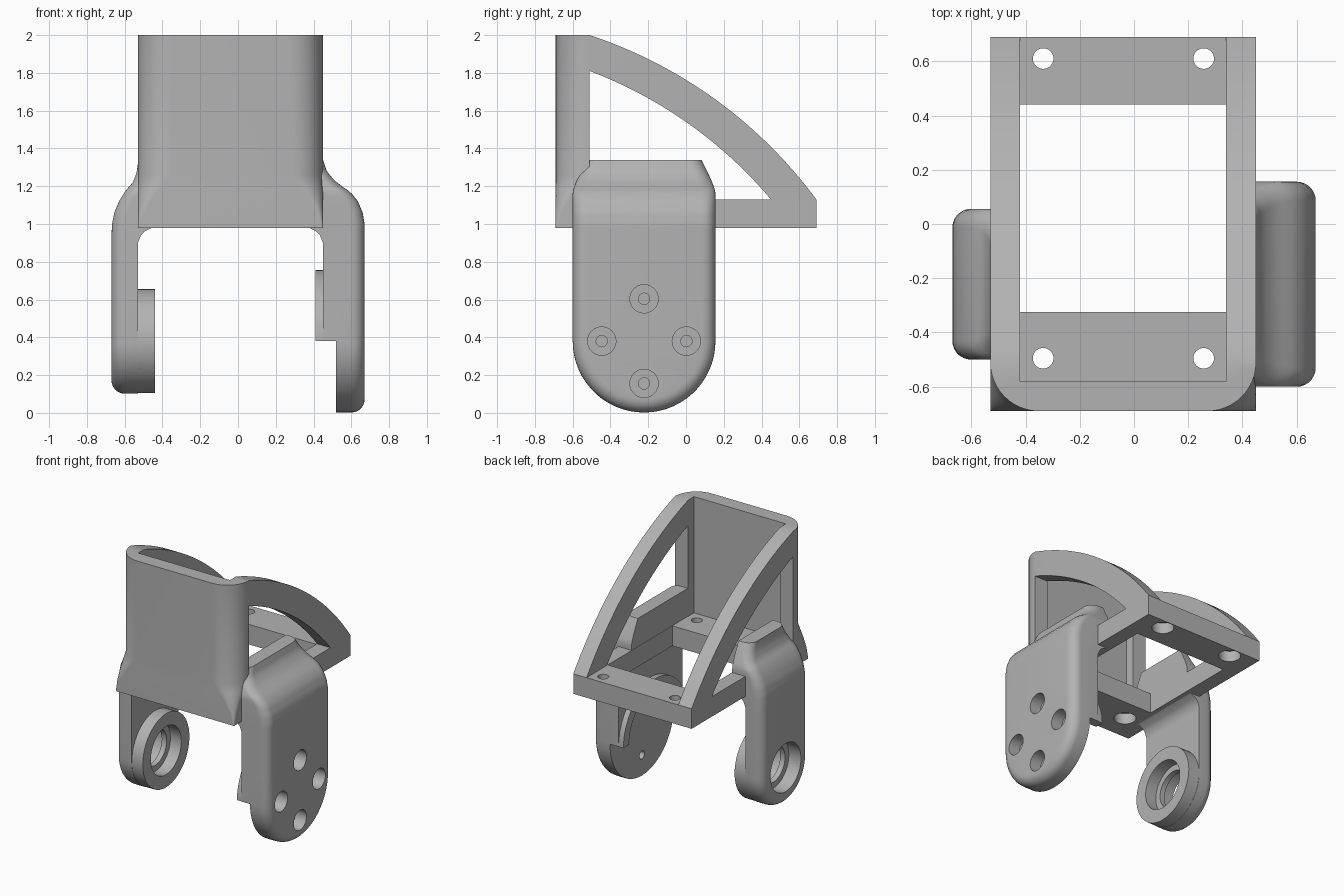
import bpy, bmesh
from math import sin, cos, pi, radians, hypot
from mathutils import Matrix

if "Cube" in bpy.data.objects:
    bpy.data.objects.remove(bpy.data.objects["Cube"])

grey = bpy.data.materials.new("matte_grey")
grey.use_nodes = True
grey.diffuse_color = (0.45, 0.45, 0.45, 1)
grey.node_tree.nodes["Principled BSDF"].inputs["Base Color"].default_value = grey.diffuse_color


def finish(bm, name):
    bmesh.ops.remove_doubles(bm, verts=bm.verts, dist=1e-5)
    bmesh.ops.recalc_face_normals(bm, faces=bm.faces)
    mesh = bpy.data.meshes.new(name)
    bm.to_mesh(mesh)
    bm.free()
    mesh.materials.append(grey)
    ob = bpy.data.objects.new(name, mesh)
    bpy.context.collection.objects.link(ob)
    return ob


def loft(name, sections):
    """Skin closed sections that have equal point counts, with end caps."""
    bm = bmesh.new()
    rows = [[bm.verts.new(p) for p in s] for s in sections]
    n = len(rows[0])
    for a, b in zip(rows, rows[1:]):
        for i in range(n):
            j = (i + 1) % n
            bm.faces.new((a[i], a[j], b[j], b[i]))
    bm.faces.new(rows[0])
    bm.faces.new(rows[-1])
    return finish(bm, name)


def box(name, x0, x1, y0, y1, z0, z1):
    ring = [(x0, y0), (x1, y0), (x1, y1), (x0, y1)]
    return loft(name, [[(x, y, z) for x, y in ring] for z in (z0, z1)])


def prism(name, pts, x0, x1):
    return loft(name, [[(x, y, z) for y, z in pts] for x in (x0, x1)])


def disc(name, y, z, r, x0, x1, a0=0, sweep=2 * pi, n=48):
    count = n if sweep > 6 else n + 1
    pts = [(y + r * cos(a0 + sweep * i / n), z + r * sin(a0 + sweep * i / n))
           for i in range(count)]
    return prism(name, pts, x0, x1)


def upright(name, x, y, r, z0, z1, n=32):
    ring = [(x + r * cos(2 * pi * i / n), y + r * sin(2 * pi * i / n)) for i in range(n)]
    return loft(name, [[(px, py, z) for px, py in ring] for z in (z0, z1)])


def combine(ob, other, op="DIFFERENCE"):
    mod = ob.modifiers.new(op.lower(), "BOOLEAN")
    mod.operation, mod.object, mod.solver = op, other, "EXACT"
    bpy.ops.object.select_all(action="DESELECT")
    bpy.context.view_layer.objects.active = ob
    ob.select_set(True)
    bpy.ops.object.modifier_apply(modifier=mod.name)
    bpy.data.objects.remove(other)


def smooth(ob):
    bpy.ops.object.select_all(action="DESELECT")
    bpy.context.view_layer.objects.active = ob
    ob.select_set(True)
    bpy.ops.object.shade_smooth_by_angle(angle=radians(32))


def lookup(table, z):
    """Piecewise linear value from (z, value) pairs in rising z."""
    if z <= table[0][0]:
        return table[0][1]
    for (za, a), (zb, b) in zip(table, table[1:]):
        if z <= zb:
            return a + (b - a) * (z - za) / (zb - za)
    return table[-1][1]


def bulge(p, q, sag, n=24):
    """Circular arc from p to q bowing outward by sag."""
    dy, dz = q[0] - p[0], q[1] - p[1]
    c = hypot(dy, dz)
    radius = (c * c / 4 + sag * sag) / (2 * sag)
    pts = []
    for i in range(n + 1):
        t = i / n
        h = (radius ** 2 - ((t - 0.5) * c) ** 2) ** 0.5 - (radius - sag)
        pts.append((p[0] + dy * t - dz / c * h, p[1] + dz * t + dy / c * h))
    return pts


# Frame: block whose front corners go from square at the foot to round above
X0, X1, Y0, Y1 = -0.53, 0.45, -0.69, 0.69
sections = []
for z, r in [(0.98, 0.004), (1.06, 0.03), (1.14, 0.08), (1.2, 0.13), (1.26, 0.18), (2, 0.18)]:
    arc = [i * pi / 24 for i in range(13)]
    ring = [(X0, Y1)]
    ring += [(X0 + r - r * cos(a), Y0 + r - r * sin(a)) for a in arc]
    ring += [(X1 - r + r * sin(a), Y0 + r - r * cos(a)) for a in arc]
    ring += [(X1, Y1)]
    sections.append([(x, y, z) for x, y in ring])
frame = loft("frame", sections)

# Hollow inside, floor opening, curved back slope and side windows
combine(frame, box("cut", -0.42, 0.34, -0.58, 1, 1.13, 2.2))
combine(frame, box("cut", -0.42, 0.34, -0.325, 0.44, 0.8, 1.5))
slope = bulge((-0.51, 2), (0.69, 1.13), 0.115) + [(0.9, 1.13), (0.9, 2.2), (-0.51, 2.2)]
combine(frame, prism("cut", slope, -1, 1))
window = bulge((-0.51, 1.81), (0.45, 1.13), 0.075) + [(-0.51, 1.13)]
combine(frame, prism("cut", window, -1, 1))

# Counterbored floor screw holes
for x in (-0.335, 0.257):
    for y in (-0.495, 0.61):
        combine(frame, upright("cut", x, y, 0.038, 0.8, 1.3))
        combine(frame, upright("cut", x, y, 0.075, 0.9, 1.06))
smooth(frame)


# Arms: round-ended plates that flow into the frame sides
def arm(name, side, yc, zc, R, inner, outer, r=0.07):
    levels = [(zc, radians(a)) for a in range(-90, 0, 6)]
    levels += [(z, 0) for z in (zc, 0.6, 0.88)] + [(0.9 + 0.02 * i, 0) for i in range(23)]
    sections = []
    for z, a in levels:
        S, base = lookup(outer, z), lookup(inner, z)
        half = R - 0.075 * max(0, (z - 1.17) / 0.17) ** 1.2
        layers = [(base, 0)]
        for k in range(8):
            t = k * pi / 14
            layers.append((S - r + r * sin(t), r * (1 - cos(t))))
        left = [(side * x, yc - (half - d) * cos(a), z + (half - d) * sin(a)) for x, d in layers]
        right = [(x, 2 * yc - y, h) for x, y, h in left]
        sections.append(left + right[::-1])
    return loft(name, sections)


def inner_face(flush):
    return [(0.9, flush), (0.945, flush - 0.018), (0.97, flush - 0.045),
            (0.98, flush - 0.075), (1.0, flush - 0.108)]


YC, ZC = -0.222, 0.38

# Wide arm with a recessed half-round seat on its inside
wide = arm("wide_arm", 1, YC, ZC, 0.378, inner_face(0.45),
           [(1.0, 0.67), (1.06, 0.66), (1.12, 0.635), (1.17, 0.595),
            (1.2, 0.55), (1.23, 0.51), (1.28, 0.47), (1.34, 0.45)])
combine(wide, disc("pad", YC, ZC, 0.376, 0.41, 0.5, 0, pi), "UNION")
combine(wide, disc("cut", YC, ZC, 0.31, 0.3, 0.52))
combine(wide, box("cut", 0.3, 0.52, -1, 1, -0.2, ZC))
for i in range(4):
    y, z = YC + 0.224 * cos(i * pi / 2), ZC + 0.224 * sin(i * pi / 2)
    combine(wide, disc("cut", y, z, 0.075, 0.58, 0.8, n=32))
    combine(wide, disc("cut", y, z, 0.03, 0.4, 0.8, n=24))
smooth(wide)

# Narrow arm with a bearing boss, bored from both sides around a lip
narrow = arm("narrow_arm", -1, YC, ZC, 0.278, inner_face(0.53),
             [(0.93, 0.67), (1.0, 0.667), (1.06, 0.655), (1.12, 0.63),
              (1.17, 0.6), (1.22, 0.557), (1.27, 0.537), (1.32, 0.53)])
combine(narrow, disc("boss", YC, ZC, 0.276, -0.58, -0.44), "UNION")
combine(narrow, disc("cut", YC, ZC, 0.135, -0.8, -0.3))
combine(narrow, disc("cut", YC, ZC, 0.18, -0.53, -0.3))
combine(narrow, disc("cut", YC, ZC, 0.18, -0.8, -0.57))
smooth(narrow)
